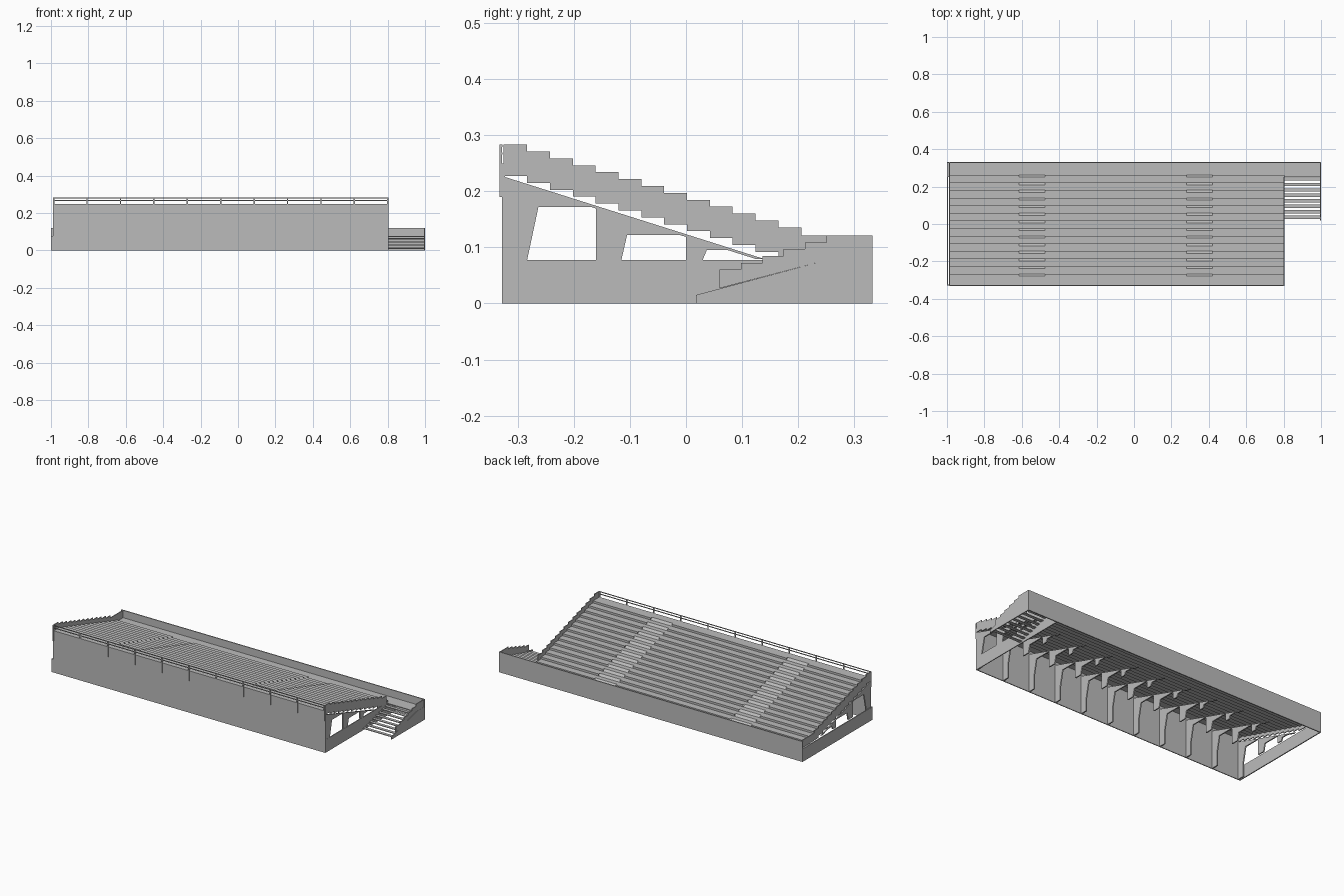
import bpy, bmesh

cube = bpy.data.objects.get("Cube")
if cube:
    bpy.data.objects.remove(cube, do_unlink=True)

grey = bpy.data.materials.new("concrete grey")
grey.use_nodes = True
grey.diffuse_color = (0.5, 0.5, 0.5, 1)
grey.node_tree.nodes["Principled BSDF"].inputs["Base Color"].default_value = (0.5, 0.5, 0.5, 1)

PITCH, RISE, ROWS = 0.0407, 0.0123, 14
LEFT, RIGHT, END = -0.99, 0.805, 1.0
FRONT, BACK = -0.328, 0.332
WALK = 0.077
TOP = WALK + ROWS * RISE


def finish(name, bm):
    bmesh.ops.recalc_face_normals(bm, faces=bm.faces)
    mesh = bpy.data.meshes.new(name)
    bm.to_mesh(mesh)
    bm.free()
    obj = bpy.data.objects.new(name, mesh)
    bpy.context.collection.objects.link(obj)
    mesh.materials.append(grey)
    return obj


def plate(name, outline, x0, x1):
    """Extrude a (y, z) outline from x0 to x1."""
    bm = bmesh.new()
    face = bm.faces.new([bm.verts.new((x0, y, z)) for y, z in outline])
    out = bmesh.ops.extrude_face_region(bm, geom=[face])["geom"]
    verts = [v for v in out if isinstance(v, bmesh.types.BMVert)]
    bmesh.ops.translate(bm, verts=verts, vec=(x1 - x0, 0, 0))
    return finish(name, bm)


def box(name, x0, x1, y0, y1, z0, z1):
    return plate(name, [(y0, z0), (y1, z0), (y1, z1), (y0, z1)], x0, x1)


# Perimeter walls
box("front_wall_lower", -1, RIGHT, FRONT, FRONT + 0.005, 0, WALK)
box("front_wall_upper", LEFT, RIGHT, FRONT, FRONT + 0.005, WALK, TOP)
box("back_wall", -1, END, BACK - 0.006, BACK, 0, 0.121)
box("left_end_wall", -1, -0.994, FRONT, BACK, 0, WALK)
box("right_end_wall", RIGHT - 0.005, RIGHT, FRONT, BACK, 0, WALK)

# Walkway along the back
box("walkway", -0.996, RIGHT, 0.25, BACK - 0.003, WALK - 0.004, WALK)
box("stair_landing", RIGHT, END - 0.002, 0.25, BACK - 0.003, WALK - 0.004, WALK)


def terrace(name, x0, x1, setback):
    """Thin stepped deck; a setback leans the risers."""
    upper = []
    for k in range(ROWS):
        y = 0.262 - k * PITCH
        upper += [(y, WALK + k * RISE), (y - setback, WALK + (k + 1) * RISE)]
    upper.append((FRONT + 0.003, TOP))
    lower = [(y - 0.003, z - 0.003) for y, z in upper[:-1]]
    lower.append((FRONT + 0.003, TOP - 0.003))
    plate(name, upper + lower[::-1], x0, x1)


# Seating terraces and the two aisles
for i, (x0, x1) in enumerate([(LEFT, -0.615), (-0.475, 0.28), (0.42, RIGHT)]):
    terrace(f"seating_terrace_{i + 1}", x0, x1, 0)
for i, x0 in enumerate((-0.615, 0.28)):
    terrace(f"aisle_steps_{i + 1}", x0, x0 + 0.14, 0.012)

# Stepped side parapets
tops, bottoms = [(-0.325, 0.283)], [(-0.325, 0.227)]
for k in range(13):
    y = -0.283 + k * PITCH
    z = 0.283 - k * RISE
    tops += [(y, z), (y, z - RISE if k < 12 else 0.121)]
    if k < 12:
        bottoms += [(y, z - 0.056), (y, z - RISE - 0.056)]
tops += [(BACK, 0.121), (BACK, WALK)]
bottoms.append((0.207, WALK))
plate("left_parapet", tops + bottoms[::-1], LEFT, LEFT + 0.005)
# The right parapet stops at the walkway so the stair stays open
right_top = [(min(y, 0.25), z) for y, z in tops]
plate("right_parapet", right_top + bottoms[::-1], RIGHT - 0.005, RIGHT)

# Support frames, railing posts and rails
GIRDER = [(-0.325, 0.226), (0.14, 0.079), (0.125, 0.079), (-0.325, 0.221)]
BAYS = [(-0.324, 0.172, -0.16, 0.061, 0.041),
        (-0.16, 0.122, 0.0, 0.055, 0.045),
        (0.0, 0.095, 0.08, 0.037, 0.03)]
COUNT = 11
for i in range(COUNT):
    x0 = LEFT + 0.001 + (RIGHT - LEFT - 0.009) * i / (COUNT - 1)
    x1 = x0 + 0.007
    plate(f"girder_{i + 1}", GIRDER, x0, x1)
    for j, (y, z, y_end, wide, narrow) in enumerate(BAYS):
        roof = [0.2232 - 0.316 * (v + 0.325) for v in (y, y_end)]
        plate(f"gusset_{i + 1}_{j + 1}",
              [(y, z), (y_end, z), (y_end, max(roof[1], z + 0.001)), (y, roof[0])], x0, x1)
        foot = WALK if j else 0.0
        plate(f"column_{i + 1}_{j + 1}",
              [(y, foot), (y + narrow, foot), (y + narrow, WALK + 0.001), (y + wide, z), (y, z)], x0, x1)
    box(f"rail_post_{i + 1}", x0, x1, -0.332, FRONT, 0.19, 0.283)
for i, z in enumerate((0.265, 0.279)):
    box(f"rail_{i + 1}", LEFT, RIGHT, -0.331, -0.327, z, z + 0.004)

# Side stair with open treads
for k in range(8):
    y = 0.027 + 0.0292 * k
    z = 0.012 + 0.0078 * k
    box(f"stair_tread_{k + 1}", RIGHT, END - 0.003, y, y + 0.018, z - 0.004, z)

# Outer stair wall with stepped parapet
plate("stair_outer_wall",
      [(0.018, 0), (BACK, 0), (BACK, WALK), (0.25, WALK), (0.018, 0.015)], END - 0.005, END)
steps = [(0.06, 0.027)]
for k in range(6):
    y, z = 0.06 + 0.038 * k, 0.06 + 0.0122 * k
    steps += [(y, z), (y + 0.038 if k < 5 else BACK, z)]
steps += [(BACK, WALK), (0.25, WALK)]
plate("stair_parapet", steps, END - 0.006, END - 0.001)
